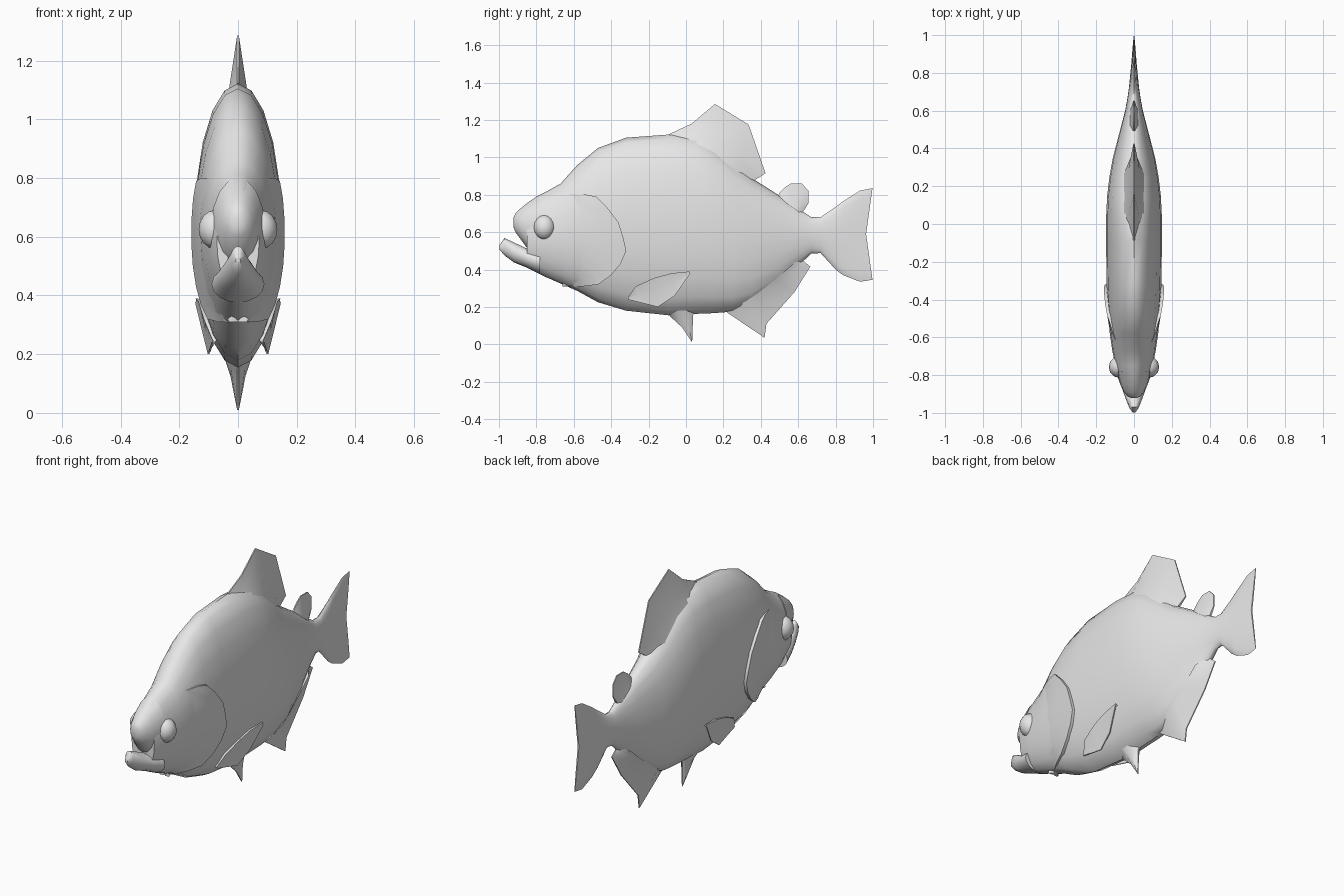
import bpy, bmesh, math

cube = bpy.data.objects.get("Cube")
if cube:
    bpy.data.objects.remove(cube, do_unlink=True)

grey = bpy.data.materials.new("plain_grey")
grey.use_nodes = True
grey.diffuse_color = (0.8, 0.8, 0.8, 1)
grey.node_tree.nodes["Principled BSDF"].inputs["Base Color"].default_value = (0.8, 0.8, 0.8, 1)


def finish(name, bm, angle=50):
    bmesh.ops.remove_doubles(bm, verts=bm.verts, dist=0.0005)
    bmesh.ops.recalc_face_normals(bm, faces=bm.faces)
    mesh = bpy.data.meshes.new(name)
    bm.to_mesh(mesh)
    bm.free()
    mesh.materials.append(grey)
    ob = bpy.data.objects.new(name, mesh)
    bpy.context.collection.objects.link(ob)
    bpy.ops.object.select_all(action='DESELECT')
    ob.select_set(True)
    bpy.context.view_layer.objects.active = ob
    bpy.ops.object.shade_smooth_by_angle(angle=math.radians(angle))
    return ob


def loft(name, stations, sides=20, notch=0.0):
    """Elliptical rings through stations (y, top, bottom, half width)."""
    bm = bmesh.new()
    rings = []
    for i, (y, top, bot, w) in enumerate(stations):
        ring = []
        for k in range(sides):
            a = 2 * math.pi * k / sides
            bend = notch * abs(math.cos(a)) if i == len(stations) - 1 else 0
            ring.append(bm.verts.new((w * math.sin(a), y + bend,
                                      (top + bot) / 2 + (top - bot) / 2 * math.cos(a))))
        rings.append(ring)
    for a, b in zip(rings, rings[1:]):
        for k in range(sides):
            n = (k + 1) % sides
            bm.faces.new((a[k], a[n], b[n], b[k]))
    bm.faces.new(rings[0])
    # Close the far end in strips so that a notched rim stays clean
    r = rings[-1]
    for k in range(sides // 2):
        quad = [r[k], r[k + 1], r[(-k - 1) % sides], r[-k % sides]]
        bm.faces.new(list(dict.fromkeys(quad)))
    return finish(name, bm)


def plate(name, rows, angle=50):
    """Closed two-sided plate through rows of points (x, y, z, half thickness)."""
    bm = bmesh.new()
    m, n = len(rows), len(rows[0])
    sheets = [[[bm.verts.new((x + s * t, y, z)) for x, y, z, t in row] for row in rows]
              for s in (1, -1)]
    for g in sheets:
        for i in range(m - 1):
            for j in range(n - 1):
                bm.faces.new((g[i][j], g[i][j + 1], g[i + 1][j + 1], g[i + 1][j]))
    rim = ([(0, j) for j in range(n)] + [(i, n - 1) for i in range(1, m)]
           + [(m - 1, j) for j in range(n - 2, -1, -1)] + [(i, 0) for i in range(m - 2, 0, -1)])
    for (i, j), (p, q) in zip(rim, rim[1:] + rim[:1]):
        bm.faces.new((sheets[0][i][j], sheets[0][p][q], sheets[1][p][q], sheets[1][i][j]))
    return finish(name, bm, angle)


def fin(name, base, edge, t_base, t_edge=0.003):
    """Centre-line fin, thick where it leaves the body and thin at its edge."""
    rows = []
    for f, t in ((0, t_base), (0.4, t_base * 0.45 + t_edge), (1, t_edge)):
        row = []
        for k, ((y0, z0), (y1, z1)) in enumerate(zip(base, edge)):
            tt = min(t, t_edge * 2) if k in (0, len(base) - 1) else t
            row.append((0, y0 + (y1 - y0) * f, z0 + (z1 - z0) * f, tt))
        rows.append(row)
    return plate(name, rows)


# Body and tail
BODY = [(-0.85, 0.755, 0.41, 0.072), (-0.80, 0.79, 0.385, 0.09), (-0.75, 0.815, 0.36, 0.1),
        (-0.67, 0.86, 0.325, 0.115), (-0.58, 0.96, 0.285, 0.128), (-0.47, 1.05, 0.225, 0.138),
        (-0.32, 1.105, 0.18, 0.145), (-0.09, 1.122, 0.155, 0.148), (0.05, 1.11, 0.163, 0.147),
        (0.15, 1.06, 0.167, 0.142), (0.25, 0.98, 0.175, 0.13), (0.35, 0.89, 0.21, 0.112),
        (0.50, 0.795, 0.32, 0.073), (0.60, 0.725, 0.42, 0.047), (0.67, 0.68, 0.485, 0.034),
        (0.72, 0.68, 0.488, 0.027), (0.80, 0.735, 0.40, 0.019), (0.84, 0.765, 0.37, 0.015),
        (0.93, 0.822, 0.335, 0.008), (0.963, 0.835, 0.345, 0.004)]
loft("body", BODY, notch=0.034)


def body_x(y, z):
    """Half width of the body at a side position."""
    for a, b in zip(BODY, BODY[1:]):
        if a[0] <= y <= b[0]:
            f = (y - a[0]) / (b[0] - a[0])
            top, bot, w = (a[i] + (b[i] - a[i]) * f for i in (1, 2, 3))
            u = (2 * z - top - bot) / (top - bot)
            return w * math.sqrt(max(0, 1 - u * u))
    return 0


# Snout and open lower jaw
loft("snout", [(-0.922, 0.68, 0.625, 0.015), (-0.912, 0.70, 0.60, 0.035),
               (-0.89, 0.722, 0.57, 0.052), (-0.85, 0.755, 0.515, 0.073),
               (-0.78, 0.80, 0.48, 0.09)], 16)
loft("lower_jaw", [(-0.998, 0.53, 0.508, 0.008), (-0.97, 0.568, 0.475, 0.026),
                   (-0.92, 0.545, 0.438, 0.046), (-0.85, 0.512, 0.41, 0.071),
                   (-0.78, 0.50, 0.376, 0.09)], 16)

# Centre-line fins
fin("dorsal_fin",
    [(-0.09, 1.09), (0.03, 1.06), (0.15, 0.99), (0.26, 0.90), (0.34, 0.86)],
    [(-0.09, 1.124), (0.03, 1.18), (0.155, 1.285), (0.335, 1.175), (0.425, 0.915)], 0.06)
fin("adipose_fin",
    [(0.49, 0.79), (0.52, 0.765), (0.55, 0.745), (0.58, 0.725), (0.60, 0.71), (0.62, 0.70)],
    [(0.50, 0.81), (0.53, 0.84), (0.56, 0.86), (0.62, 0.86), (0.655, 0.82), (0.655, 0.755)], 0.022)
fin("anal_fin",
    [(0.20, 0.19), (0.32, 0.23), (0.38, 0.27), (0.48, 0.35), (0.56, 0.42), (0.62, 0.47)],
    [(0.22, 0.17), (0.42, 0.035), (0.43, 0.11), (0.58, 0.28), (0.665, 0.415), (0.62, 0.452)], 0.05)
fin("pelvic_fin",
    [(-0.11, 0.18), (-0.06, 0.20), (-0.01, 0.20), (0.05, 0.18)],
    [(-0.08, 0.145), (-0.02, 0.09), (0.033, 0.01), (0.038, 0.155)], 0.05)

# Paired parts: gill covers, pectoral fins and eyes
GILL = [(-0.53, 0.80), (-0.48, 0.79), (-0.42, 0.73), (-0.36, 0.65), (-0.335, 0.57),
        (-0.32, 0.50), (-0.35, 0.43), (-0.40, 0.37), (-0.47, 0.32), (-0.55, 0.31)]
UPPER = [(-0.31, 0.25), (-0.27, 0.31), (-0.17, 0.355), (-0.08, 0.38), (0.02, 0.39)]
LOWER = [(-0.31, 0.24), (-0.24, 0.222), (-0.15, 0.20), (-0.06, 0.26), (0.02, 0.375)]
FLARE = [0.088, 0.092, 0.10, 0.115, 0.143]

for side, s in (("left", 1), ("right", -1)):
    rows = []
    for f, lift in ((0, -0.012), (0.35, 0.0), (0.7, 0.008), (1, 0.016)):
        row = []
        for k, (y1, z) in enumerate(GILL):
            y = -0.66 + (y1 + 0.66) * f
            up = lift * (0.5 if k in (0, len(GILL) - 1) else 1)
            row.append((s * (body_x(y, z) + up - 0.012), y, z, 0.012))
        rows.append(row)
    plate(side + "_gill_cover", rows)

    top = [(s * (body_x(y, z) + 0.004), y, z, 0.006) for y, z in UPPER]
    top[-1] = (s * 0.141, 0.02, 0.39, 0.004)
    low = [(s * x, y, z, 0.003) for x, (y, z) in zip(FLARE, LOWER)]
    mid = [(s * ((abs(a[0]) + abs(b[0])) / 2 - 0.006), (a[1] + b[1]) / 2,
            (a[2] + b[2]) / 2, 0.006) for a, b in zip(top, low)]
    plate(side + "_pectoral_fin", [top, mid, low])

    bm = bmesh.new()
    bmesh.ops.create_uvsphere(bm, u_segments=12, v_segments=8, radius=1)
    for v in bm.verts:
        v.co = (s * 0.078 + v.co.x * 0.056, -0.757 + v.co.y * 0.058, 0.625 + v.co.z * 0.066)
    finish(side + "_eye", bm, 80)
